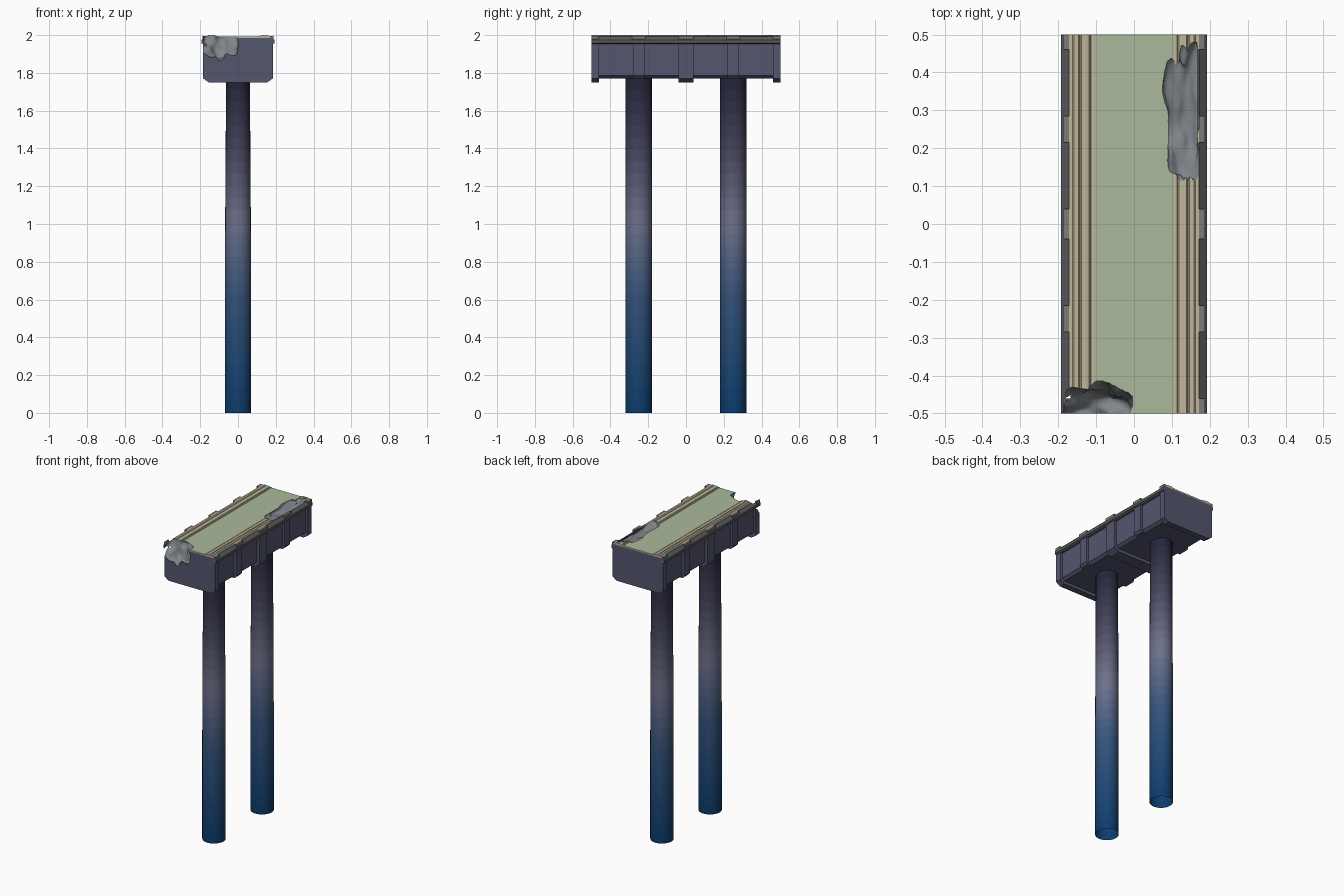
import bpy, bmesh, math, random
from mathutils import Vector, noise

if "Cube" in bpy.data.objects:
    bpy.data.objects.remove(bpy.data.objects["Cube"])


def material(name, rgb):
    m = bpy.data.materials.new(name)
    m.diffuse_color = [c ** 2.2 for c in rgb] + [1]
    m.use_nodes = True
    m.node_tree.nodes["Principled BSDF"].inputs["Base Color"].default_value = m.diffuse_color
    return m


WALL = material("slate", (0.33, 0.34, 0.43))
GREEN = material("sage_surface", (0.66, 0.72, 0.60))
TAN = material("tan_kerb", (0.75, 0.71, 0.60))
LEDGE = material("dark_ledge", (0.36, 0.36, 0.37))
POST = material("grey_post", (0.48, 0.48, 0.47))
STONE = material("broken_stone", (0.50, 0.52, 0.54))


def finish(bm, name, mats):
    bmesh.ops.recalc_face_normals(bm, faces=bm.faces)
    me = bpy.data.meshes.new(name)
    bm.to_mesh(me)
    bm.free()
    for m in mats:
        me.materials.append(m)
    ob = bpy.data.objects.new(name, me)
    bpy.context.collection.objects.link(ob)
    return ob


def prism(name, pts, y0, y1, mat, side=1):
    """Closed (x, z) profile extruded along y; side=-1 mirrors it."""
    bm = bmesh.new()
    f = bm.faces.new([bm.verts.new((side * x, y0, z)) for x, z in pts])
    ext = bmesh.ops.extrude_face_region(bm, geom=[f])["geom"]
    vs = [v for v in ext if isinstance(v, bmesh.types.BMVert)]
    bmesh.ops.translate(bm, verts=vs, vec=(0, y1 - y0, 0))
    return finish(bm, name, [mat])


def rect(x0, x1, z0, z1):
    return [(x0, z0), (x1, z0), (x1, z1), (x0, z1)]


parts = []

# deck core and walking surface
parts.append(prism("deck_core", [(-0.15, 1.77), (0.15, 1.77), (0.168, 1.785), (0.168, 1.985),
                                 (-0.168, 1.985), (-0.168, 1.785)], -0.46, 0.46, WALL))
parts.append(prism("walking_surface", rect(-0.108, 0.106, 1.985, 1.993), -0.5, 0.5, GREEN))

# end plates and middle cross frame with chamfered lower corners
frame = [(-0.155, 1.75), (0.155, 1.75), (0.184, 1.77), (0.184, 1.985), (-0.184, 1.985), (-0.184, 1.77)]
for name, a, b in (("front_end_plate", -0.5, -0.46), ("middle_frame", -0.04, 0.04),
                   ("back_end_plate", 0.46, 0.5)):
    parts.append(prism(name, frame, a, b, WALL))

# stepped kerbs, ledges and side ribs, mirrored left and right
kerb = [(0.106, 1.985), (0.106, 1.996), (0.113, 1.996), (0.115, 1.992), (0.119, 1.998), (0.127, 2.0),
        (0.139, 2.0), (0.142, 1.994), (0.146, 2.0), (0.158, 2.0), (0.162, 1.996), (0.172, 1.996),
        (0.172, 1.985)]
ledge = [(0.168, 1.985), (0.172, 1.985), (0.172, 1.992), (0.177, 1.988), (0.193, 1.975), (0.193, 1.957),
         (0.184, 1.952), (0.168, 1.952)]
for side, tag in ((1, "right"), (-1, "left")):
    parts.append(prism(tag + "_kerb", kerb, -0.5, 0.5, TAN, side))
    parts.append(prism(tag + "_ledge", ledge, -0.5, 0.5, LEDGE, side))
    for i, (y, w) in enumerate(((-0.48, 0.02), (-0.25, 0.035), (0, 0.04), (0.25, 0.035), (0.48, 0.02))):
        parts.append(prism(f"{tag}_rib_cap_{i}", rect(0.172, 0.188, 1.955, 1.996), y - w, y + w, POST, side))
        if abs(y) == 0.25:
            parts.append(prism(f"{tag}_rib_{i}", [(0.15, 1.77), (0.17, 1.77), (0.184, 1.785), (0.184, 1.955),
                                                  (0.15, 1.955)], y - 0.03, y + 0.03, WALL, side))


# broken patches: noisy ellipsoids carved out of the deck
def chip(loc, radii, seed, amount):
    bm = bmesh.new()
    bmesh.ops.create_icosphere(bm, subdivisions=4, radius=1)
    for v in bm.verts:
        k = 1 + amount * noise.noise(v.co * 2.2 + Vector((seed, seed * 0.7, 1.3)))
        v.co = Vector(loc) + Vector([c * r * k for c, r in zip(v.co, radii)])
    for f in bm.faces:
        f.smooth = True
    ob = finish(bm, "chip_cutter", [STONE])
    ob.hide_render = True
    return ob


def carve(cutter, names):
    for ob in parts:
        if ob.name in names:
            mod = ob.modifiers.new("chip", "BOOLEAN")
            mod.operation = "DIFFERENCE"
            mod.solver = "EXACT"
            mod.material_mode = "TRANSFER"
            mod.object = cutter
            bpy.context.view_layer.objects.active = ob
            bpy.ops.object.modifier_apply(modifier=mod.name)
    bpy.data.objects.remove(cutter)


carve(chip((-0.095, -0.505, 2.0), (0.1, 0.08, 0.13), 3.1, 0.35),
      ("deck_core", "walking_surface", "front_end_plate", "left_kerb", "left_ledge", "left_rib_cap_0"))
carve(chip((0.13, 0.295, 2.003), (0.055, 0.18, 0.04), 7.4, 0.4),
      ("deck_core", "walking_surface", "back_end_plate", "right_kerb"))

# round pillars, open below, coloured in bands from blue foot to dark head
STOPS = [(0, (0.07, 0.24, 0.42)), (0.35, (0.22, 0.33, 0.48)), (0.57, (0.44, 0.45, 0.55)),
         (0.8, (0.27, 0.27, 0.36)), (1, (0.15, 0.15, 0.23))]


def gradient(t):
    for (t0, a), (t1, b) in zip(STOPS, STOPS[1:]):
        if t <= t1:
            k = (t - t0) / (t1 - t0)
            return [p + (q - p) * k for p, q in zip(a, b)]


BANDS, SIDES = 28, 24
band_mats = [material(f"pillar_band_{i}", gradient((i + 0.5) / BANDS)) for i in range(BANDS)]
for name, y in (("front_pillar", -0.25), ("back_pillar", 0.25)):
    bm = bmesh.new()
    rings = []
    for i in range(BANDS + 1):
        t = i / BANDS
        rx = 0.07 - 0.007 * max(0, (t - 0.4) / 0.6)
        rings.append([bm.verts.new((rx * math.cos(a), y + 0.07 * math.sin(a), 1.775 * t))
                      for a in (2 * math.pi * j / SIDES for j in range(SIDES))])
    for i in range(BANDS):
        for j in range(SIDES):
            k = (j + 1) % SIDES
            f = bm.faces.new((rings[i][j], rings[i][k], rings[i + 1][k], rings[i + 1][j]))
            f.material_index = i
            f.smooth = True
    finish(bm, name, band_mats)
